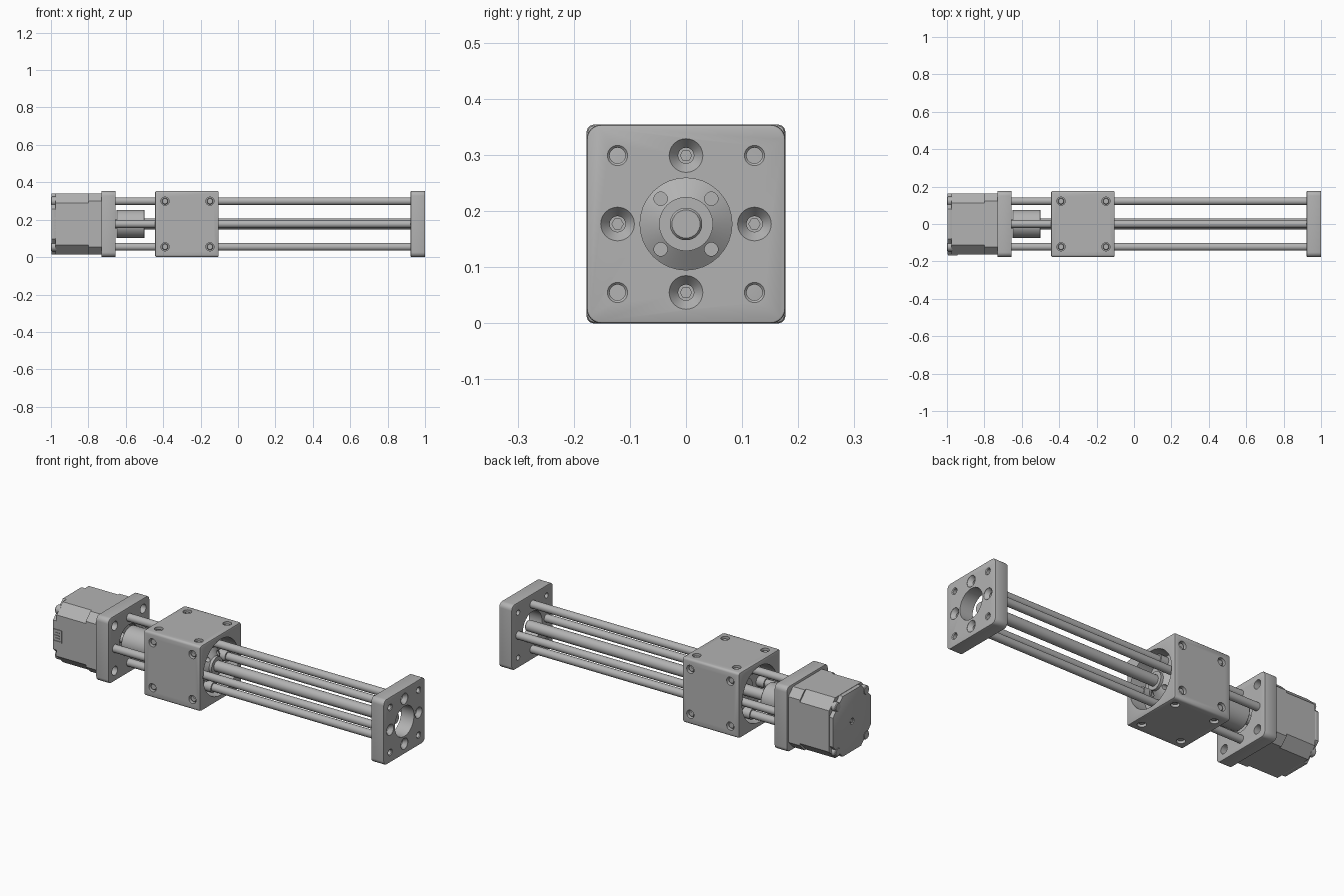
import bpy, bmesh, math
from mathutils import Matrix, Vector

cube = bpy.data.objects.get("Cube")
if cube:
    bpy.data.objects.remove(cube, do_unlink=True)

H = 0.177      # half side of the square plates, also the axis height
P = 0.122      # pitch of rods and screws from the axis
SIDES = [(P, 0), (-P, 0), (0, P), (0, -P)]
CORNERS = [(a, b) for a in (-P, P) for b in (-P, P)]

grey = bpy.data.materials.new("machined grey")
grey.use_nodes = True
grey.diffuse_color = (0.45, 0.45, 0.45, 1)
grey.node_tree.nodes["Principled BSDF"].inputs["Base Color"].default_value = (0.45, 0.45, 0.45, 1)


def finish(name, bm):
    bmesh.ops.recalc_face_normals(bm, faces=bm.faces)
    mesh = bpy.data.meshes.new(name)
    bm.to_mesh(mesh)
    bm.free()
    mesh.materials.append(grey)
    obj = bpy.data.objects.new(name, mesh)
    bpy.context.collection.objects.link(obj)
    return obj


def activate(obj):
    bpy.ops.object.select_all(action='DESELECT')
    obj.select_set(True)
    bpy.context.view_layer.objects.active = obj


def smooth(obj):
    activate(obj)
    bpy.ops.object.shade_smooth_by_angle(angle=math.radians(30))
    return obj


def at(y, z):
    return Matrix.Translation((0, y, H + z))


def lathe(bm, profile, mat, n=32):
    """Closed solid of revolution about local x."""
    rings = []
    for x, r in profile:
        ring = []
        for i in range(n):
            a = math.tau * i / n
            ring.append(bm.verts.new(mat @ Vector((x, r * math.cos(a), r * math.sin(a)))))
        rings.append(ring)
    for lo, hi in zip(rings, rings[1:]):
        for i in range(n):
            j = (i + 1) % n
            bm.faces.new((lo[i], lo[j], hi[j], hi[i]))
    bm.faces.new(rings[0])
    bm.faces.new(rings[-1])


def turned(name, profile, mats, n=32):
    bm = bmesh.new()
    for m in mats:
        lathe(bm, profile, m, n)
    return smooth(finish(name, bm))


def block(name, x0, x1, half, corner, segments, rim):
    """Square bar along x with shaped long edges and a softened rim."""
    bm = bmesh.new()
    bmesh.ops.create_cube(bm, size=1)
    bmesh.ops.scale(bm, vec=(x1 - x0, 2 * half, 2 * half), verts=bm.verts)
    bmesh.ops.translate(bm, vec=((x0 + x1) / 2, 0, H), verts=bm.verts)
    long_edges = [e for e in bm.edges if abs(e.verts[0].co.x - e.verts[1].co.x) > 0.001]
    bmesh.ops.bevel(bm, geom=long_edges, offset=corner, segments=segments,
                    profile=0.5, affect='EDGES')
    if rim:
        ends = [e for e in bm.edges if abs(e.verts[0].co.x - e.verts[1].co.x) < 0.0001]
        bmesh.ops.bevel(bm, geom=ends, offset=rim, segments=2, profile=0.5, affect='EDGES')
    return finish(name, bm)


def cut(obj, cuts):
    """Subtract groups of turned cutters, each a (profile, matrices) pair."""
    for profile, mats in cuts:
        cutter = turned("cutter", profile, mats)
        cutter.hide_render = True
        mod = obj.modifiers.new("cut", 'BOOLEAN')
        mod.object = cutter
        mod.solver = 'EXACT'
        activate(obj)
        bpy.ops.object.modifier_apply(modifier=mod.name)
        bpy.data.objects.remove(cutter, do_unlink=True)


axis = [at(0, 0)]
sides = [at(*p) for p in SIDES]
corners = [at(*p) for p in CORNERS]

# End plate: central bore, countersunk rod screws, chamfered corner holes
end_plate = block("end_plate", 0.923, 1.0, H, 0.026, 6, 0.004)
cut(end_plate, [
    ([(0.9, 0.082), (1.02, 0.082)], axis),
    ([(0.965, 0.014), (0.978, 0.014), (0.999, 0.030), (1.02, 0.030)], sides),
    ([(0.9, 0.014), (0.996, 0.014), (1.0, 0.018), (1.02, 0.018)], corners),
])
smooth(end_plate)
turned("end_plate_screws", [(0.96, 0.011), (0.972, 0.011)], sides, 6)

# Motor plate: counterbored corner holes for the motor screws
motor_plate = block("motor_plate", -0.73, -0.655, H, 0.026, 6, 0.004)
cut(motor_plate, [
    ([(-0.70, 0.024), (-0.6, 0.024)], corners),
    ([(-0.70, 0.082), (-0.6, 0.082)], axis),
])
smooth(motor_plate)
turned("motor_plate_screws", [(-0.71, 0.018), (-0.685, 0.018), (-0.682, 0.015)], corners)

# Guide rods, lead screw and shaft coupling
turned("guide_rods", [(-0.70, 0.021), (0.95, 0.021)], sides)
turned("lead_screw", [(-0.6, 0.029), (0.945, 0.029), (0.95, 0.025)], axis)
turned("shaft_coupling", [(-0.65, 0.073), (-0.647, 0.076), (-0.503, 0.076), (-0.5, 0.073)], axis, 48)
turned("motor_shaft", [(-0.74, 0.025), (-0.62, 0.025)], axis)

# Carriage: block recessed at both ends, with screw pockets on four faces
carriage = block("carriage", -0.443, -0.103, H, 0.012, 3, 0.008)
pockets = []
for k in range(4):
    for x in (-0.39, -0.15):
        for s in (-P, P):
            pockets.append(at(0, 0) @ Matrix.Rotation(k * math.pi / 2, 4, 'X')
                           @ Matrix.Translation((x, s, 0))
                           @ Matrix.Rotation(-math.pi / 2, 4, 'Y'))
cut(carriage, [
    ([(-0.5, 0.152), (-0.355, 0.152)], axis),
    ([(-0.19, 0.152), (0, 0.152)], axis),
    ([(0.155, 0.022), (0.2, 0.022)], pockets),
])
smooth(carriage)
turned("carriage_screws", [(0.15, 0.017), (0.165, 0.017), (0.168, 0.014)], pockets, 24)
turned("carriage_screw_sockets", [(0.16, 0.008), (0.169, 0.008)], pockets, 6)

# Rod bearings and flanged nut inside the carriage
turned("rod_bearings", [(-0.40, 0.028), (-0.145, 0.028)], sides)
nut = turned("lead_nut", [(-0.36, 0.06), (-0.2, 0.06), (-0.2, 0.09), (-0.17, 0.09),
                          (-0.14, 0.048), (-0.125, 0.048)], axis, 48)
cut(nut, [([(-0.185, 0.012), (-0.1, 0.012)],
           [at(a, b) for a in (-0.045, 0.045) for b in (-0.045, 0.045)])])
smooth(nut)

# Motor: front cap, main body and rear cap with deeper corner cuts
block("motor_front_cap", -0.80, -0.73, 0.164, 0.040, 1, 0)
block("motor_body", -0.975, -0.80, 0.164, 0.052, 1, 0)
rear = block("motor_rear_cap", -0.998, -0.975, 0.164, 0.085, 1, 0.003)
cut(rear, [([(-1.1, 0.016), (-0.985, 0.016)], axis)])
smooth(rear)
turned("motor_rear_shaft", [(-0.995, 0.011), (-0.97, 0.011)], axis)
turned("motor_bolts", [(-1.0, 0.020), (-0.996, 0.024), (-0.97, 0.024)], corners)
turned("motor_bolt_sockets", [(-1.0, 0.010), (-0.99, 0.010)], corners, 6)

# Cable connector on the front side of the motor, with three pins
def box(name, centre, size):
    bm = bmesh.new()
    bmesh.ops.create_cube(bm, size=1)
    bmesh.ops.scale(bm, vec=size, verts=bm.verts)
    bmesh.ops.translate(bm, vec=centre, verts=bm.verts)
    return finish(name, bm)

for s in (-1, 1):
    box("connector_rail", (-0.97, -0.164, H + 0.031 * s), (0.05, 0.008, 0.006))
box("connector_wall", (-0.946, -0.164, H), (0.006, 0.008, 0.068))
for i in (-1, 0, 1):
    box("connector_pin", (-0.972, -0.164, H + 0.015 * i), (0.026, 0.006, 0.005))
